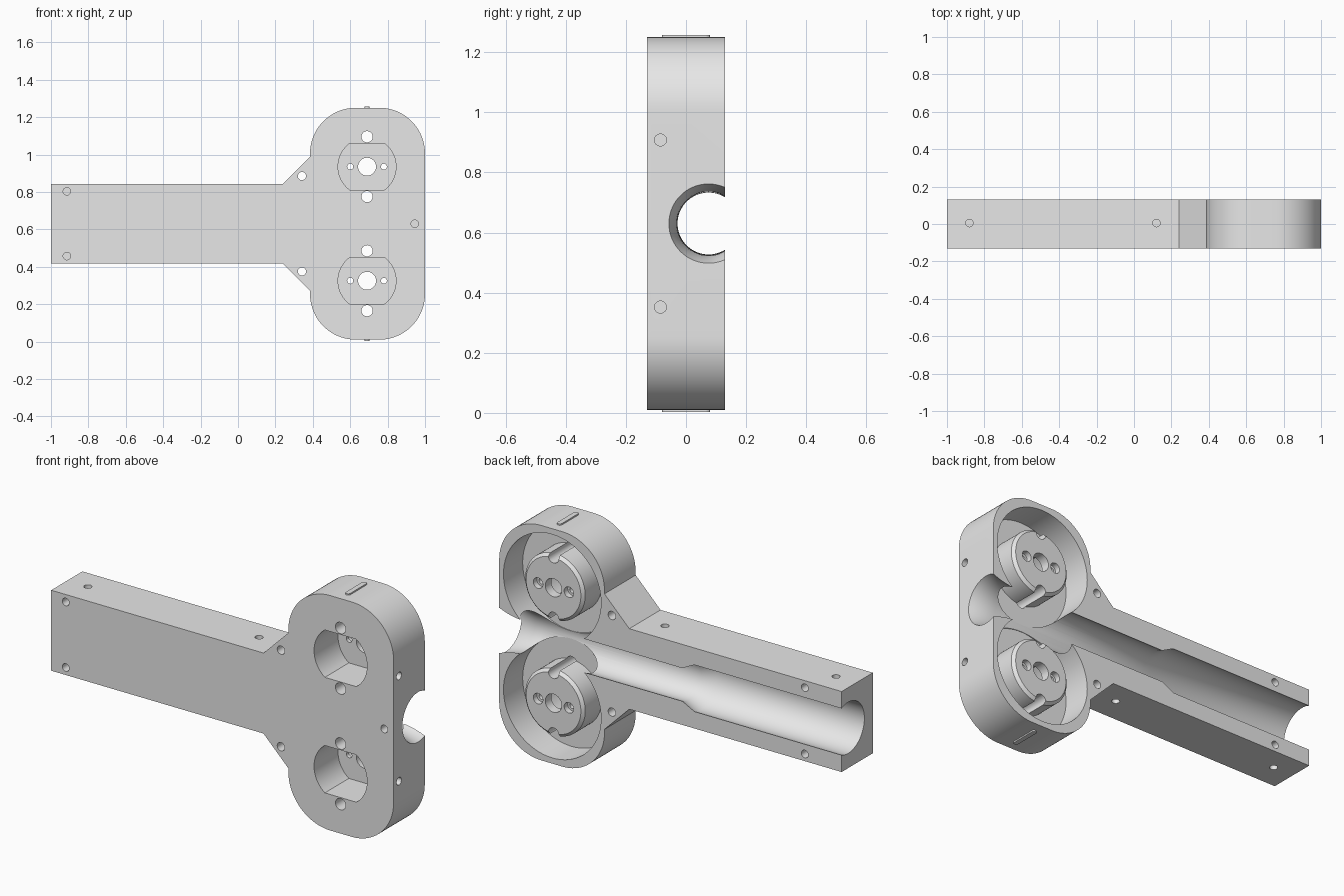
import bpy, bmesh, math
from mathutils import Matrix, Vector

if "Cube" in bpy.data.objects:
    bpy.data.objects.remove(bpy.data.objects["Cube"])

MID = 0.63            # height of the symmetry plane
HUB_X, HUB_DZ = 0.69, 0.305
BORE_Y = 0.075

grey = bpy.data.materials.new("light grey")
grey.diffuse_color = (0.8, 0.8, 0.8, 1)
grey.use_nodes = True
grey.node_tree.nodes["Principled BSDF"].inputs["Base Color"].default_value = grey.diffuse_color


def finish(bm, name):
    bmesh.ops.remove_doubles(bm, verts=bm.verts, dist=1e-5)
    bmesh.ops.recalc_face_normals(bm, faces=bm.faces)
    me = bpy.data.meshes.new(name)
    bm.to_mesh(me)
    bm.free()
    me.materials.append(grey)
    ob = bpy.data.objects.new(name, me)
    bpy.context.collection.objects.link(ob)
    return ob


def extrude_xz(name, pts, y0, y1):
    """Closed x-z outline extruded along y."""
    bm = bmesh.new()
    f = bm.faces.new([bm.verts.new((x, y0, z)) for x, z in pts])
    r = bmesh.ops.extrude_face_region(bm, geom=[f])
    verts = [v for v in r["geom"] if isinstance(v, bmesh.types.BMVert)]
    bmesh.ops.translate(bm, verts=verts, vec=(0, y1 - y0, 0))
    return finish(bm, name)


def lathe(name, profile, origin, axis, n=64):
    """Revolve (radius, distance) points, starting and ending on the axis."""
    bm = bmesh.new()
    rot = Vector((0, 0, 1)).rotation_difference(Vector(axis)).to_matrix()
    rings = []
    for r, h in profile:
        ring = []
        for i in range(n):
            a = 2 * math.pi * i / n
            p = rot @ Vector((r * math.cos(a), r * math.sin(a), h)) + Vector(origin)
            ring.append(bm.verts.new(p))
            if r == 0:
                ring *= n
                break
        rings.append(ring)
    for a, b in zip(rings, rings[1:]):
        for i in range(n):
            j = (i + 1) % n
            vs = list(dict.fromkeys([a[i], a[j], b[j], b[i]]))
            if len(vs) > 2:
                bm.faces.new(vs)
    return finish(bm, name)


def rod(origin, axis, r, h0, h1, n=32):
    return lathe("hole_cutter", [(0, h0), (r, h0), (r, h1), (0, h1)], origin, axis, n)


def arc(cx, cz, r, a0, a1, n=20):
    return [(cx + r * math.cos(math.radians(a0 + (a1 - a0) * i / n)),
             cz + r * math.sin(math.radians(a0 + (a1 - a0) * i / n)))
            for i in range(n + 1)]


def combine(target, other, op="DIFFERENCE"):
    other.hide_render = True
    m = target.modifiers.new("cut", "BOOLEAN")
    m.operation, m.solver, m.object = op, "EXACT", other
    bpy.context.view_layer.objects.active = target
    bpy.ops.object.modifier_apply(modifier=m.name)
    bpy.data.objects.remove(other, do_unlink=True)


# Body outline: arm, chamfered neck, rounded head
R = 0.245
half = [(-1, 0.2125), (0.24, 0.2125), (0.385, 0.3575)]
half += arc(0.385 + R, 0.62 - R, R, 180, 90)
half += arc(1 - R, 0.62 - R, R, 90, 0)
outline = [(x, MID + z) for x, z in half] + [(x, MID - z) for x, z in reversed(half)]
body = extrude_xz("handle_body", outline, -0.13, 0.13)

# Lengthwise bore: wide in the arm, stepped down, flared at the head end
flare = [(0.105 + 0.027 * (i / 6) ** 2, 0.86 + 0.14 * i / 6) for i in range(7)]
bore = [(0, -1.1), (0.135, -1.1), (0.135, -0.14), (0.103, -0.07)] + flare
bore += [(0.132, 1.1), (0, 1.1)]
combine(body, lathe("bore_cutter", bore, (0, BORE_Y, MID), (1, 0, 0)))

for s in (1, -1):
    hz = MID + s * HUB_DZ
    hub = (HUB_X, 0, hz)
    # Round pocket in the back that leaves a chamfered hub standing
    pocket = [(0, 0.2), (0.285, 0.2), (0.285, -0.03), (0.175, -0.03),
              (0.175, 0.105), (0.16, 0.12), (0, 0.12)]
    combine(body, lathe("pocket_cutter", pocket, hub, (0, 1, 0), 72))

    # Double-flat recess in the front
    t = math.degrees(math.asin(0.125 / 0.155))
    flat = arc(HUB_X, hz, 0.155, -t, t) + arc(HUB_X, hz, 0.155, 180 - t, 180 + t)
    combine(body, extrude_xz("recess_cutter", flat, -0.2, 0.07))

    # Hub holes: centre, two countersunk, two grooves along the hub side
    combine(body, rod(hub, (0, 1, 0), 0.048, 0, 0.2))
    for d in (1, -1):
        sink = [(0, 0), (0.016, 0), (0.016, 0.09), (0.028, 0.09), (0.028, 0.2), (0, 0.2)]
        combine(body, lathe("screw_cutter", sink, (HUB_X + d * 0.09, 0, hz), (0, 1, 0), 24))
        combine(body, rod((HUB_X, 0, hz + d * 0.16), (0, 1, 0), 0.03, -0.2, 0.2))

    # Screw holes: through the neck, then blind ones in each face
    combine(body, rod((0.342, 0, MID + s * 0.255), (0, 1, 0), 0.022, -0.2, 0.2))
    combine(body, rod((-0.915, 0, MID + s * 0.173), (0, 1, 0), 0.02, -0.2, -0.07))
    combine(body, rod((-0.785, 0, MID + s * 0.175), (0, 1, 0), 0.02, 0.07, 0.2))
    combine(body, rod((0, -0.085, MID + s * 0.278), (1, 0, 0), 0.02, 0.94, 1.1))
    for x in (-0.88, 0.12):
        combine(body, rod((x, 0.005, MID), (0, 0, s), 0.02, 0.16, 0.3))

    # Thin rounded key on the end of the head
    bm = bmesh.new()
    pts = arc(0.067, 0, 0.013, -90, 90, 8) + arc(-0.067, 0, 0.013, 90, 270, 8)
    f = bm.faces.new([bm.verts.new((HUB_X + b, a, MID + s * 0.615)) for a, b in pts])
    r = bmesh.ops.extrude_face_region(bm, geom=[f])
    bmesh.ops.translate(bm, vec=(0, 0, s * 0.0125),
                        verts=[v for v in r["geom"] if isinstance(v, bmesh.types.BMVert)])
    finish(bm, "upper_key" if s > 0 else "lower_key")

# Blind hole near the head end
combine(body, rod((0.945, 0, MID), (0, 1, 0), 0.02, -0.2, -0.075))

# Smooth shading on the round walls, sharp edges kept
bpy.ops.object.select_all(action="DESELECT")
body.select_set(True)
bpy.context.view_layer.objects.active = body
bpy.ops.object.shade_smooth_by_angle(angle=math.radians(30))
